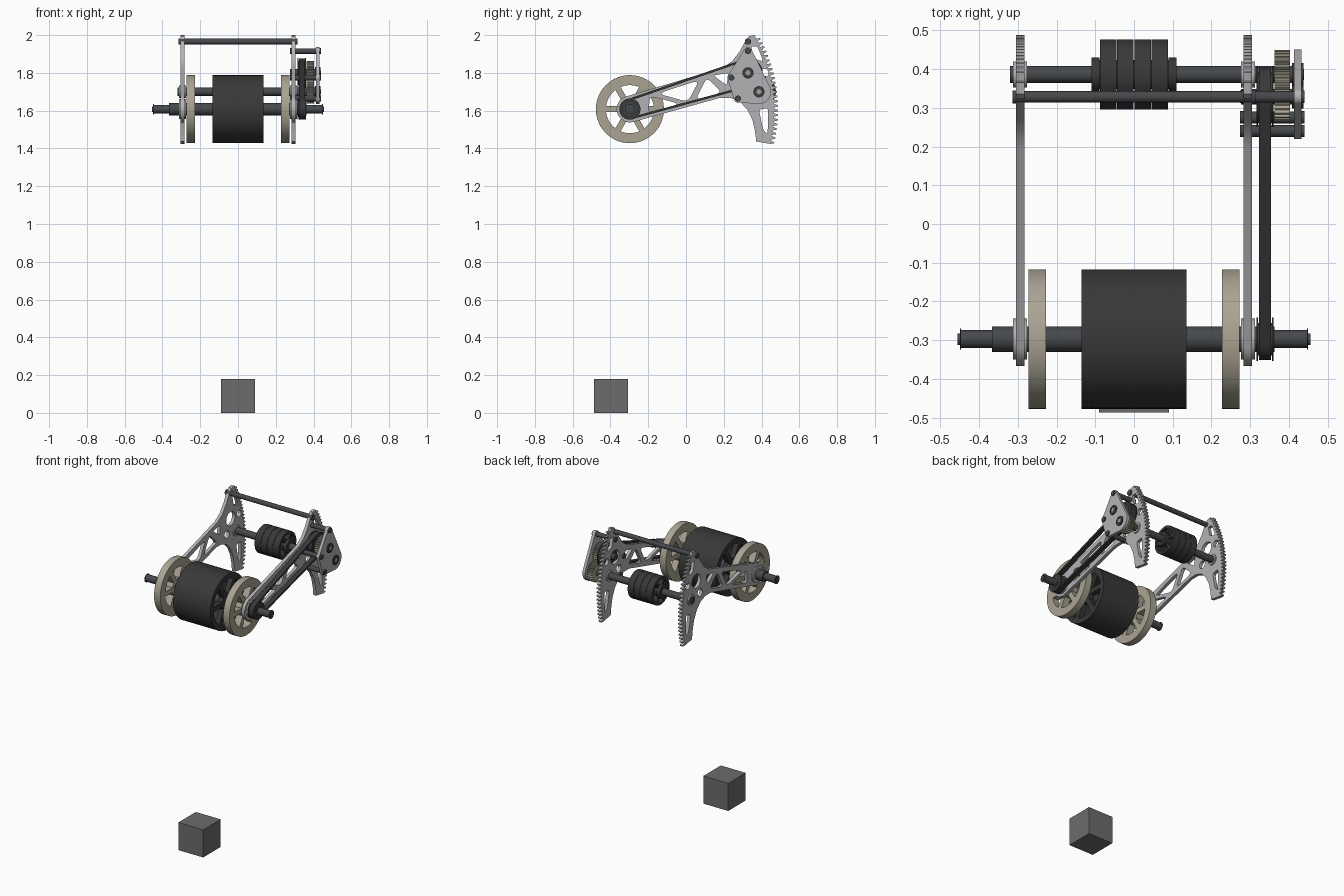
import bpy, bmesh
from math import sin, cos, pi, radians, atan2
from mathutils import Matrix
from mathutils.geometry import convex_hull_2d

if "Cube" in bpy.data.objects:
    bpy.data.objects.remove(bpy.data.objects["Cube"])


def material(name, rgb):
    m = bpy.data.materials.new(name)
    m.diffuse_color = (*rgb, 1)
    m.use_nodes = True
    m.node_tree.nodes["Principled BSDF"].inputs["Base Color"].default_value = m.diffuse_color
    return m


DARK = material("dark_rubber", (0.04, 0.04, 0.04))
STEEL = material("dark_steel", (0.06, 0.065, 0.07))
PLATE = material("light_plate", (0.45, 0.45, 0.46))
CREAM = material("cream", (0.40, 0.37, 0.29))
BLOCK = material("block_grey", (0.15, 0.15, 0.15))

ROLL = (-0.297, 1.608)    # main roller axis (y, z)
DRIVE = (0.328, 1.80)     # big pulley axis
REAR = (0.386, 1.70)      # rear roller axis


# ---- helpers: all profiles are drawn in (y, z) and extruded along x ----
def arc(c, r, a0, a1, n):
    return [(c[0] + r * cos(a0 + (a1 - a0) * i / n),
             c[1] + r * sin(a0 + (a1 - a0) * i / n)) for i in range(n + 1)]


def circle(c, r, n=40):
    return arc(c, r, 0, 2 * pi, n)[:-1]


def hull(discs):
    pts = [p for y, z, r in discs for p in circle((y, z), r, 48)]
    return [pts[i] for i in convex_hull_2d(pts)]


def rounded(pts, f=0.22):
    out = []
    n = len(pts)
    for i, p in enumerate(pts):
        a, b = pts[i - 1], pts[(i + 1) % n]
        s = [p[k] + (a[k] - p[k]) * f for k in (0, 1)]
        e = [p[k] + (b[k] - p[k]) * f for k in (0, 1)]
        for j in range(5):
            t = j / 4
            out.append(tuple((1 - t) ** 2 * s[k] + 2 * t * (1 - t) * p[k] + t * t * e[k]
                             for k in (0, 1)))
    return out


def sheet(name, loops, x0, x1, mat):
    cu = bpy.data.curves.new(name, 'CURVE')
    cu.dimensions, cu.fill_mode, cu.extrude = '2D', 'BOTH', abs(x1 - x0) / 2
    for pts in loops:
        s = cu.splines.new('POLY')
        s.points.add(len(pts) - 1)
        for sp, p in zip(s.points, pts):
            sp.co = (p[0], p[1], 0, 1)
        s.use_cyclic_u = True
    tmp = bpy.data.objects.new(name + "_tmp", cu)
    bpy.context.collection.objects.link(tmp)
    dg = bpy.context.evaluated_depsgraph_get()
    me = bpy.data.meshes.new_from_object(tmp.evaluated_get(dg))
    bpy.data.objects.remove(tmp)
    me.transform(Matrix(((0, 0, 1, (x0 + x1) / 2), (1, 0, 0, 0), (0, 1, 0, 0), (0, 0, 0, 1))))
    bm = bmesh.new()
    bm.from_mesh(me)
    bmesh.ops.remove_doubles(bm, verts=bm.verts, dist=1e-5)
    bmesh.ops.recalc_face_normals(bm, faces=bm.faces)
    bm.to_mesh(me)
    bm.free()
    me.materials.clear()
    me.materials.append(mat)
    ob = bpy.data.objects.new(name, me)
    bpy.context.collection.objects.link(ob)
    return ob


def rod(name, c, r, x0, x1, mat=STEEL, n=32):
    return sheet(name, [circle(c, r, n)], x0, x1, mat)


def spoked(name, c, r_out, r_rim, r_hub, x0, x1, mat, n=6, gap=0.016):
    loops = [circle(c, r_out, 64)]
    for i in range(n):
        a0, a1 = 2 * pi * i / n, 2 * pi * (i + 1) / n
        loops.append(arc(c, r_rim, a0 + gap / r_rim, a1 - gap / r_rim, 8)
                     + arc(c, r_hub, a1 - gap / r_hub, a0 + gap / r_hub, 5))
    return sheet(name, loops, x0, x1, mat)


def teeth(c, r_tip, r_root, a0, a1, n):
    step, out = (a1 - a0) / n, []
    for i in range(n):
        for f, r in ((0.05, r_root), (0.3, r_tip), (0.58, r_tip), (0.83, r_root)):
            a = a0 + step * (i + f)
            out.append((c[0] + r * cos(a), c[1] + r * sin(a)))
    return out


# ---- loose block on the floor ----
bpy.ops.mesh.primitive_cube_add(size=0.18, location=(0, -0.397, 0.09))
block = bpy.context.object
block.name = "floor_block"
block.data.materials.append(BLOCK)

# ---- toothed side plates with truss arm ----
up = lambda y: (y, 1.676 + 0.324 * (y + 0.275) - 0.026)
lo = lambda y: (y, 1.54 + 0.278 * (y + 0.28) + 0.026)
outline = (teeth(ROLL, 0.785, 0.763, radians(-14), radians(29.5), 24)
           + [(0.365, 2.0), (0.335, 1.995), (0.312, 1.965), (0.285, 1.915), (0.245, 1.862), (0.195, 1.828)]
           + arc(ROLL, 0.07, radians(108), radians(285), 24)
           + [(0.18, 1.668), (0.235, 1.668), (0.285, 1.648), (0.325, 1.605),
              (0.352, 1.55), (0.366, 1.49), (0.372, 1.437)])
holes = [rounded([up(-0.19), lo(-0.20), lo(-0.03)]),
         rounded([up(-0.15), lo(0.01), up(0.07)]),
         rounded([lo(0.05), up(0.11), lo(0.19)]),
         rounded([up(0.145), (0.215, 1.735), (0.225, 1.80)]),
         rounded([(0.386, 1.605), (0.436, 1.615), (0.432, 1.475), (0.408, 1.50)]),
         rounded([(0.345, 1.94), (0.378, 1.94), (0.41, 1.86), (0.36, 1.875)]),
         circle(DRIVE, 0.045), circle((0.415, 1.80), 0.022), circle((0.29, 1.71), 0.025)]
for side, s in (("left", -1), ("right", 1)):
    sheet(side + "_side_plate", [outline] + holes, s * 0.283, s * 0.304, PLATE)
    for nm, c, r in (("roller", ROLL, 0.053), ("rear", REAR, 0.034)):
        rod(f"{side}_{nm}_bearing", c, r, s * 0.276, s * 0.312, PLATE)
    # spoked wheel beside the drum
    spoked(side + "_wheel", ROLL, 0.18, 0.127, 0.058, s * 0.227, s * 0.272, CREAM)
    # shaft ends and washers
    rod(side + "_shaft_end", ROLL, 0.023, s * 0.36, s * 0.448)
    rod(side + "_end_washer", ROLL, 0.027, s * 0.446, s * 0.449)
    rod(side + "_end_bolt", ROLL, 0.015, s * 0.449, s * 0.456)
    # drum end and rear roller collar
    spoked(side + "_drum_end", ROLL, 0.163, 0.145, 0.055, s * 0.10, s * 0.133, DARK)
    rod(side + "_rear_collar", REAR, 0.044, s * 0.089, s * 0.11, DARK)
    # bolt heads for the top rod
    rod(side + "_top_bolt", (0.328, 1.966), 0.017, s * 0.304, s * 0.314)

# ---- main roller ----
sheet("main_drum", [circle(ROLL, 0.18, 72), circle(ROLL, 0.16, 72)], -0.135, 0.135, DARK)
rod("main_shaft", ROLL, 0.033, -0.366, 0.362)

# ---- rear roller and rods ----
for i in range(4):
    x = -0.089 + i * 0.0445
    spoked(f"rear_roller_{i + 1}", REAR, 0.09, 0.074, 0.036, x + 0.001, x + 0.0435, DARK, gap=0.009)
rod("rear_roller_core", REAR, 0.037, -0.089, 0.089, DARK)
rod("rear_shaft", REAR, 0.022, -0.32, 0.437)
rod("top_rod", (0.328, 1.966), 0.015, -0.304, 0.304)

# ---- belt drive ----
sheet("drive_belt", [hull([(*ROLL, 0.054), (*DRIVE, 0.076)]),
                     hull([(*ROLL, 0.042), (*DRIVE, 0.064)])], 0.323, 0.354, DARK)
for nm, c, r in (("small", ROLL, 0.042), ("large", DRIVE, 0.064)):
    rod(nm + "_pulley", c, r, 0.32, 0.357, DARK, 48)
    for k, x in enumerate((0.316, 0.356)):
        rod(f"{nm}_pulley_flange_{k + 1}", c, r + 0.014, x, x + 0.004, DARK, 48)

# ---- gearbox ----
rod("drive_shaft", DRIVE, 0.02, 0.276, 0.437)
mesh_dir = atan2(REAR[1] - DRIVE[1], REAR[0] - DRIVE[0])
for nm, c, a in (("upper", DRIVE, mesh_dir), ("lower", REAR, mesh_dir + pi)):
    a -= 0.44 * 2 * pi / 26 if nm == "upper" else -0.06 * 2 * pi / 26
    sheet(nm + "_gear", [teeth(c, 0.0625, 0.053, a, a + 2 * pi, 26)], 0.363, 0.402, CREAM)
    sheet(nm + "_bearing_ring", [circle(c, 0.03), circle(c, 0.02)], 0.408, 0.438, DARK)
    rod(nm + "_bearing_core", c, 0.014, 0.432, 0.4385, CREAM, 6)
posts = [(0.328, 1.915), (0.240, 1.775), (0.275, 1.664)]
cover = hull([(y, z, 0.021) for y, z in posts] + [(*REAR, 0.064), (*DRIVE, 0.062)])
sheet("gearbox_cover", [cover, circle(DRIVE, 0.03), circle(REAR, 0.03)], 0.413, 0.432, PLATE)
for i, p in enumerate(posts):
    rod(f"gearbox_post_{i + 1}", p, 0.015, 0.304, 0.413)
    rod(f"gearbox_bolt_{i + 1}", p, 0.016, 0.432, 0.44)
    rod(f"gearbox_inner_bolt_{i + 1}", p, 0.016, 0.274, 0.283)

# ---- smooth curved walls, keep edges sharp ----
bpy.ops.object.select_all(action='SELECT')
bpy.context.view_layer.objects.active = block
bpy.ops.object.shade_smooth_by_angle(angle=radians(30))
